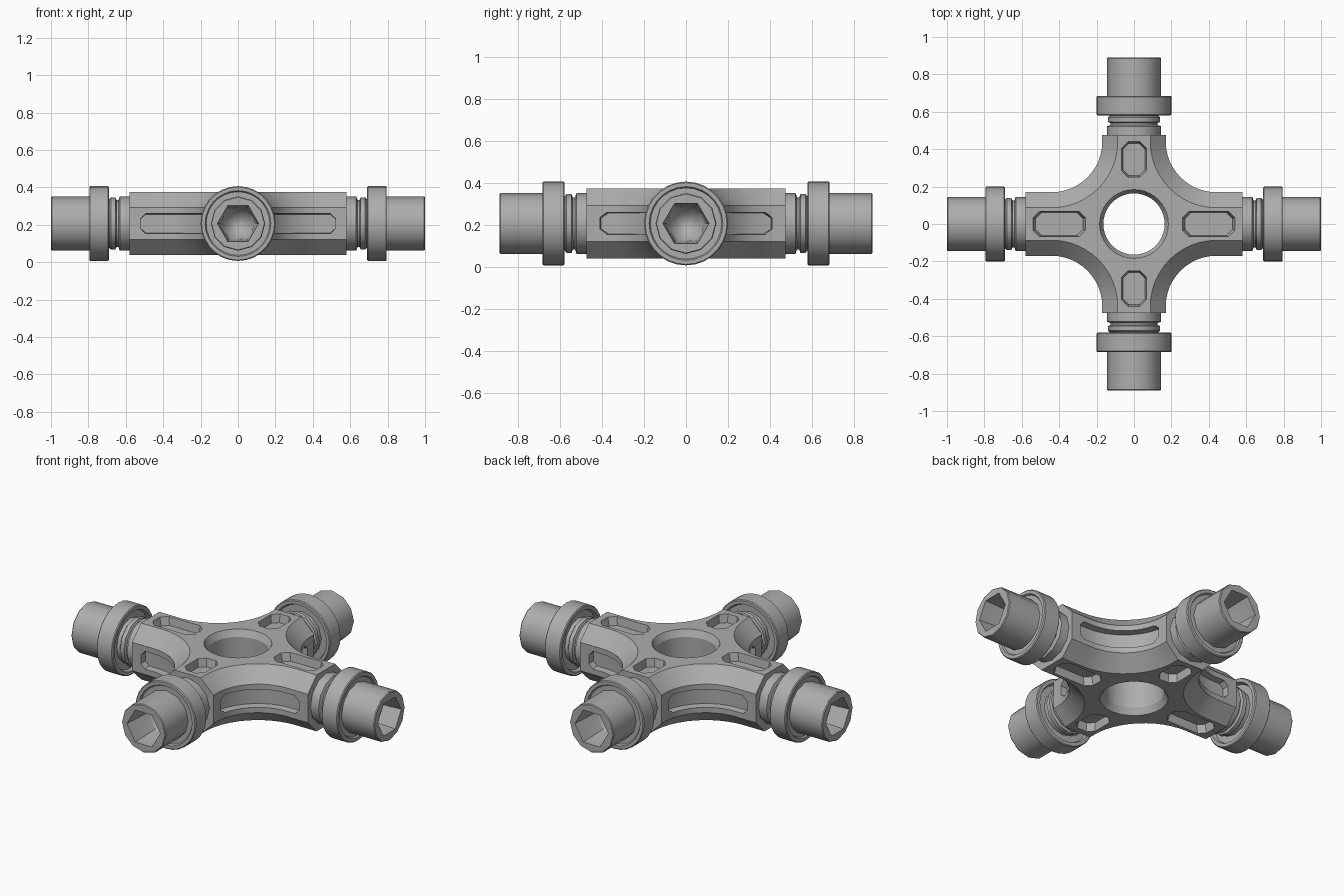
import bpy, bmesh, math
from math import cos, sin, pi
from mathutils import Matrix

if "Cube" in bpy.data.objects:
    bpy.data.objects.remove(bpy.data.objects["Cube"], do_unlink=True)

steel = bpy.data.materials.new("grey steel")
steel.use_nodes = True
GREY = (0.42, 0.42, 0.42, 1)
steel.diffuse_color = GREY
steel.node_tree.nodes["Principled BSDF"].inputs["Base Color"].default_value = GREY

MID = 0.207            # height of the arm axes
HALF_W, HALF_H, CHAMFER = 0.17, 0.168, 0.083
END_X, END_Y = 0.58, 0.475
FILLET_C = 0.44        # centre of the concave corner arcs
FILLET_R = FILLET_C - HALF_W


def make(name, rings, close_loop=False):
    """Join rings of points into a solid; cap the ends unless the loop closes."""
    bm = bmesh.new()
    rows = [[bm.verts.new(p) for p in ring] for ring in rings]
    pairs = list(zip(rows, rows[1:]))
    if close_loop:
        pairs.append((rows[-1], rows[0]))
    else:
        bm.faces.new(rows[0])
        bm.faces.new(rows[-1])
    for a, b in pairs:
        n = len(a)
        for i in range(n):
            bm.faces.new((a[i], a[(i + 1) % n], b[(i + 1) % n], b[i]))
    bmesh.ops.recalc_face_normals(bm, faces=bm.faces)
    mesh = bpy.data.meshes.new(name)
    bm.to_mesh(mesh)
    bm.free()
    mesh.materials.append(steel)
    ob = bpy.data.objects.new(name, mesh)
    bpy.context.collection.objects.link(ob)
    return ob


def select(ob):
    bpy.ops.object.select_all(action="DESELECT")
    ob.select_set(True)
    bpy.context.view_layer.objects.active = ob


def smooth(ob, angle):
    select(ob)
    bpy.ops.object.shade_smooth_by_angle(angle=math.radians(angle))


def cut(ob, cutter):
    cutter.hide_render = True
    select(ob)
    mod = ob.modifiers.new("cut", "BOOLEAN")
    mod.operation, mod.solver, mod.object = "DIFFERENCE", "EXACT", cutter
    bpy.ops.object.modifier_apply(modifier=mod.name)
    bpy.data.objects.remove(cutter, do_unlink=True)


def arc(inset, start=pi * 1.5, stop=pi, steps=12):
    r = FILLET_R + inset
    angles = [start + (stop - start) * i / steps for i in range(steps + 1)]
    return [(FILLET_C + r * cos(a), FILLET_C + r * sin(a)) for a in angles]


def cross_outline(inset, z):
    w = HALF_W - inset
    quarter = [(END_X, w)] + arc(inset) + [(w, END_Y)]
    pts = []
    for sx, sy in ((1, 1), (-1, 1), (-1, -1), (1, -1)):
        q = [(sx * x, sy * y, z) for x, y in quarter]
        pts += q if sx * sy > 0 else q[::-1]
    return pts


# Chamfered cross-shaped hub
side = HALF_H - CHAMFER
hub = make("hub", [cross_outline(CHAMFER, MID - HALF_H), cross_outline(0, MID - side),
                   cross_outline(0, MID + side), cross_outline(CHAMFER, MID + HALF_H)])

# Centre bore with a small flare at both faces
bore = [(-0.2, 0.2), (-0.16, 0.18), (-0.13, 0.164), (0.13, 0.164), (0.16, 0.18), (0.2, 0.2)]
cut(hub, make("bore_cutter", [[(r * cos(i * pi / 20), r * sin(i * pi / 20), MID + z)
                               for i in range(40)] for z, r in bore]))

# Pockets on the upper and lower faces of each arm
for centre, half_l, half_w, turns in ((0.4, 0.14, 0.068, (0, 2)), (0.345, 0.095, 0.066, (1, 3))):
    c = 0.035
    octagon = [(half_l, half_w - c), (half_l - c, half_w), (c - half_l, half_w), (-half_l, half_w - c),
               (-half_l, c - half_w), (c - half_l, -half_w), (half_l - c, -half_w), (half_l, c - half_w)]
    for turn in turns:
        rot = Matrix.Rotation(turn * pi / 2, 4, "Z")
        for up in (1, -1):
            rings = [[(centre + x * s, y * s, MID + up * z) for x, y in octagon]
                     for z, s in ((0.12, 0.9), (0.168, 1), (0.2, 1))]
            cutter = make("pocket_cutter", rings)
            cutter.data.transform(rot)
            cut(hub, cutter)

# Long slots that follow the concave corners
DEPTH = 0.04
a0, a1 = pi * 1.5, pi + 0.11
inner, outer = arc(DEPTH, a0, a1), arc(-0.05, a0, a1)
for x in (0.495, 0.52):
    inner.insert(0, (x, HALF_W - DEPTH))
    outer.insert(0, (x, HALF_W + 0.05))
for sx in (1, -1):
    for sy in (1, -1):
        rings = []
        for i, ((xi, yi), (xo, yo)) in enumerate(zip(inner, outer)):
            h = 0.03 if i in (0, len(inner) - 1) else 0.058
            rings.append([(sx * xi, sy * yi, MID - h * 0.85), (sx * xo, sy * yo, MID - h),
                          (sx * xo, sy * yo, MID + h), (sx * xi, sy * yi, MID + h * 0.85)])
        cut(hub, make("slot_cutter", rings))
smooth(hub, 25)


def turned(profile, sides):
    """Rings around the x axis; a third value of True makes a ring hexagonal."""
    rings = []
    for x, r, hexed in profile:
        ring = []
        for i in range(sides):
            a = 2 * pi * i / sides
            k = r * cos(pi / 6) / cos(a % (pi / 3) - pi / 6) if hexed else r
            ring.append((x, k * cos(a), k * sin(a)))
        rings.append(ring)
    return rings


# Stepped shaft with a hexagonal socket, distances measured from the arm end
shaft = [(-0.02, 0.145, False), (0.052, 0.145, False), (0.06, 0.125, False), (0.07, 0.125, False),
         (0.076, 0.14, False), (0.1, 0.14, False), (0.108, 0.13, False), (0.13, 0.13, False),
         (0.13, 0.145, False), (0.415, 0.145, False), (0.42, 0.141, False), (0.42, 0.11, True),
         (0.25, 0.1, True), (0.22, 0.085, False), (0.18, 0.05, False), (0.16, 0.02, False)]
# Collar ring with a recessed face on each side
collar = [(0.13, 0.125, False), (0.13, 0.168, False), (0.11, 0.176, False), (0.11, 0.195, False),
          (0.115, 0.2, False), (0.21, 0.2, False), (0.215, 0.195, False), (0.215, 0.176, False),
          (0.205, 0.17, False), (0.205, 0.125, False)]

for turn, label in enumerate(("left", "back", "right", "front")):
    end = END_X if turn % 2 == 0 else END_Y - 0.005
    angle = turn * pi / 2
    for ob in (make(label + "_socket", turned(shaft, 12)),
               make(label + "_collar", turned(collar, 28), close_loop=True)):
        ob.location = (end * cos(angle), end * sin(angle), MID)
        ob.rotation_euler = (0, 0, angle)
        smooth(ob, 35)
